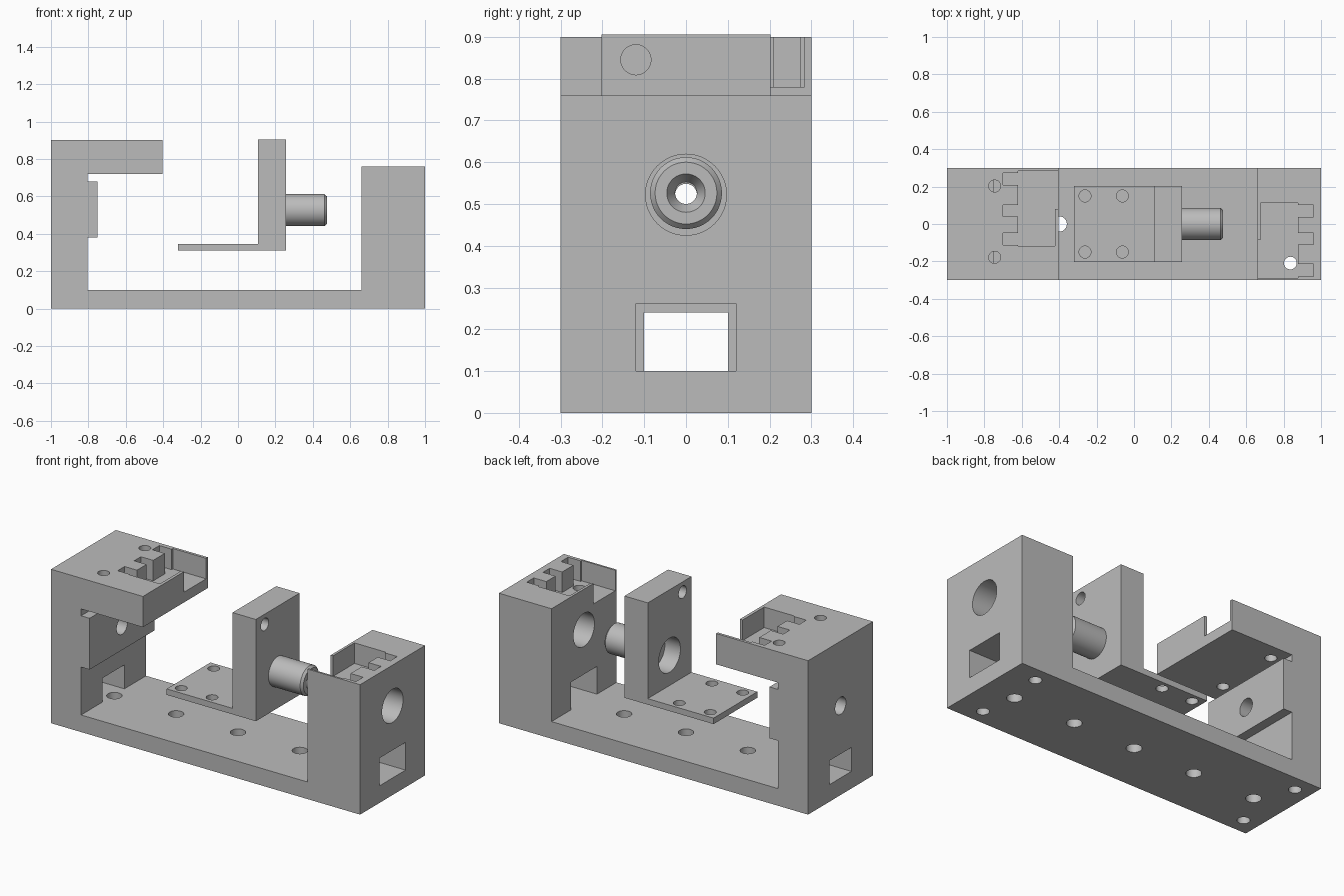
import bpy, bmesh, math
from mathutils import Matrix

if "Cube" in bpy.data.objects:
    bpy.data.objects.remove(bpy.data.objects["Cube"])

grey = bpy.data.materials.new("plain grey")
grey.diffuse_color = (0.5, 0.5, 0.5, 1)
grey.use_nodes = True
grey.node_tree.nodes["Principled BSDF"].inputs["Base Color"].default_value = grey.diffuse_color


def finish(name, bm):
    bmesh.ops.recalc_face_normals(bm, faces=bm.faces)
    me = bpy.data.meshes.new(name)
    bm.to_mesh(me)
    bm.free()
    ob = bpy.data.objects.new(name, me)
    bpy.context.collection.objects.link(ob)
    me.materials.append(grey)
    return ob


def prism(name, pts, axis, lo, hi):
    """Extrude a 2D outline along y (points are x,z) or z (points are x,y)."""
    bm = bmesh.new()
    place = (lambda a, b, h: (a, h, b)) if axis == 'y' else (lambda a, b, h: (a, b, h))
    face = bm.faces.new([bm.verts.new(place(a, b, lo)) for a, b in pts])
    ext = bmesh.ops.extrude_face_region(bm, geom=[face])
    verts = [v for v in ext['geom'] if isinstance(v, bmesh.types.BMVert)]
    bmesh.ops.translate(bm, verts=verts, vec=place(0, 0, hi - lo))
    return finish(name, bm)


def box(x0, x1, y0, y1, z0, z1):
    return prism("cutter", [(x0, y0), (x1, y0), (x1, y1), (x0, y1)], 'z', z0, z1)


def rod(axis, r, lo, hi, a, b):
    """Round cutter along x (a,b = y,z) or along z (a,b = x,y)."""
    bm = bmesh.new()
    bmesh.ops.create_cone(bm, cap_ends=True, segments=48, radius1=r, radius2=r, depth=hi - lo)
    mid = (lo + hi) / 2
    if axis == 'x':
        m = Matrix.Translation((mid, a, b)) @ Matrix.Rotation(math.pi / 2, 4, 'Y')
    else:
        m = Matrix.Translation((a, b, mid))
    bmesh.ops.transform(bm, matrix=m, verts=bm.verts)
    return finish("cutter", bm)


def activate(ob):
    bpy.ops.object.select_all(action='DESELECT')
    ob.select_set(True)
    bpy.context.view_layer.objects.active = ob


def cut(ob, cutters):
    for c in cutters:
        c.hide_render = True
        activate(ob)
        mod = ob.modifiers.new("cut", 'BOOLEAN')
        mod.operation, mod.solver, mod.object = 'DIFFERENCE', 'EXACT', c
        bpy.ops.object.modifier_apply(modifier=mod.name)
        bpy.data.objects.remove(c)


def smooth(ob):
    activate(ob)
    bpy.ops.object.shade_smooth_by_angle(angle=math.radians(25))


ZC = 0.522  # height of the main axis

# Frame: base, tall post with overhanging arm and pad, short post
frame = prism("frame", [
    (-1, 0), (1, 0), (1, 0.76), (0.66, 0.76), (0.66, 0.1), (-0.805, 0.1),
    (-0.805, 0.38), (-0.75, 0.38), (-0.75, 0.68), (-0.805, 0.68),
    (-0.805, 0.72), (-0.405, 0.72), (-0.405, 0.9), (-1, 0.9)], 'y', -0.3, 0.3)

# Switch pocket in the arm, with three wire channels and an open corner
arm_pocket = prism("cutter", [
    (-0.423, -0.118), (-0.423, 0.08), (-0.38, 0.08), (-0.38, 0.284), (-0.62, 0.284),
    (-0.62, 0.273), (-0.70, 0.273), (-0.70, 0.209), (-0.62, 0.209),
    (-0.62, 0.102), (-0.70, 0.102), (-0.70, 0.04), (-0.62, 0.04),
    (-0.62, -0.048), (-0.70, -0.048), (-0.70, -0.112), (-0.62, -0.112),
    (-0.62, -0.118)], 'z', 0.78, 0.95)

# Matching pocket in the short post
post_pocket = prism("cutter", [
    (0.675, 0.112), (0.675, -0.086), (0.64, -0.086), (0.64, -0.289), (0.878, -0.289),
    (0.878, -0.28), (0.959, -0.28), (0.959, -0.214), (0.878, -0.214),
    (0.878, -0.11), (0.959, -0.11), (0.959, -0.048), (0.878, -0.048),
    (0.878, 0.037), (0.959, 0.037), (0.959, 0.102), (0.878, 0.102),
    (0.878, 0.112)], 'z', 0.64, 0.8)

cutters = [arm_pocket, post_pocket,
           box(-1.1, -0.7, -0.1, 0.1, 0.1, 0.24),      # tall post window
           box(0.6, 1.1, -0.12, 0.12, 0.1, 0.262),     # short post window
           rod('x', 0.05, -1.1, -0.7, 0, ZC),          # tall post bore
           rod('x', 0.097, 0.6, 1.1, 0, ZC)]           # short post bore
# Holes along the base
cutters += [rod('z', 0.041, -0.05, 0.15, x, 0) for x in (-0.8, -0.4, 0, 0.4, 0.8)]
# Arm screw holes
cutters += [rod('z', 0.032, 0.7, 0.95, -0.745, y) for y in (-0.178, 0.203)]
# Screw holes rising from below into the posts
cutters += [rod('z', 0.034, -0.05, 0.5, -0.905, y) for y in (-0.205, 0.205)]
cutters += [rod('z', 0.034, -0.05, 0.7, 0.836, -0.209),
            rod('z', 0.034, -0.05, 0.6, 0.836, 0.209)]
cut(frame, cutters)
smooth(frame)

# Sliding bracket: flat plate with an upright block
bracket = prism("sliding_bracket", [
    (-0.32, 0.31), (0.257, 0.31), (0.257, 0.905), (0.106, 0.905),
    (0.106, 0.345), (-0.32, 0.345)], 'y', -0.202, 0.202)
cut(bracket, [rod('z', 0.032, 0.28, 0.4, x, y) for x in (-0.262, -0.062) for y in (-0.15, 0.15)]
    + [rod('x', 0.036, 0.05, 0.3, -0.12, 0.845),
       rod('x', 0.1, 0.05, 0.206, 0, ZC),
       rod('x', 0.026, 0.05, 0.3, 0, ZC)])
smooth(bracket)

# Hollow barrel with chamfered rim and countersunk bore, turned about the x axis
profile = [(0.257, 0.026), (0.257, 0.086), (0.462, 0.086), (0.475, 0.074),
           (0.475, 0.046), (0.44, 0.026)]
bm = bmesh.new()
N = 48
rings = [[bm.verts.new((x, r * math.cos(2 * math.pi * i / N), ZC + 0.004 + r * math.sin(2 * math.pi * i / N)))
          for i in range(N)] for x, r in profile]
for a, b in zip(rings, rings[1:] + rings[:1]):
    for i in range(N):
        j = (i + 1) % N
        bm.faces.new((a[i], a[j], b[j], b[i]))
smooth(finish("barrel", bm))
